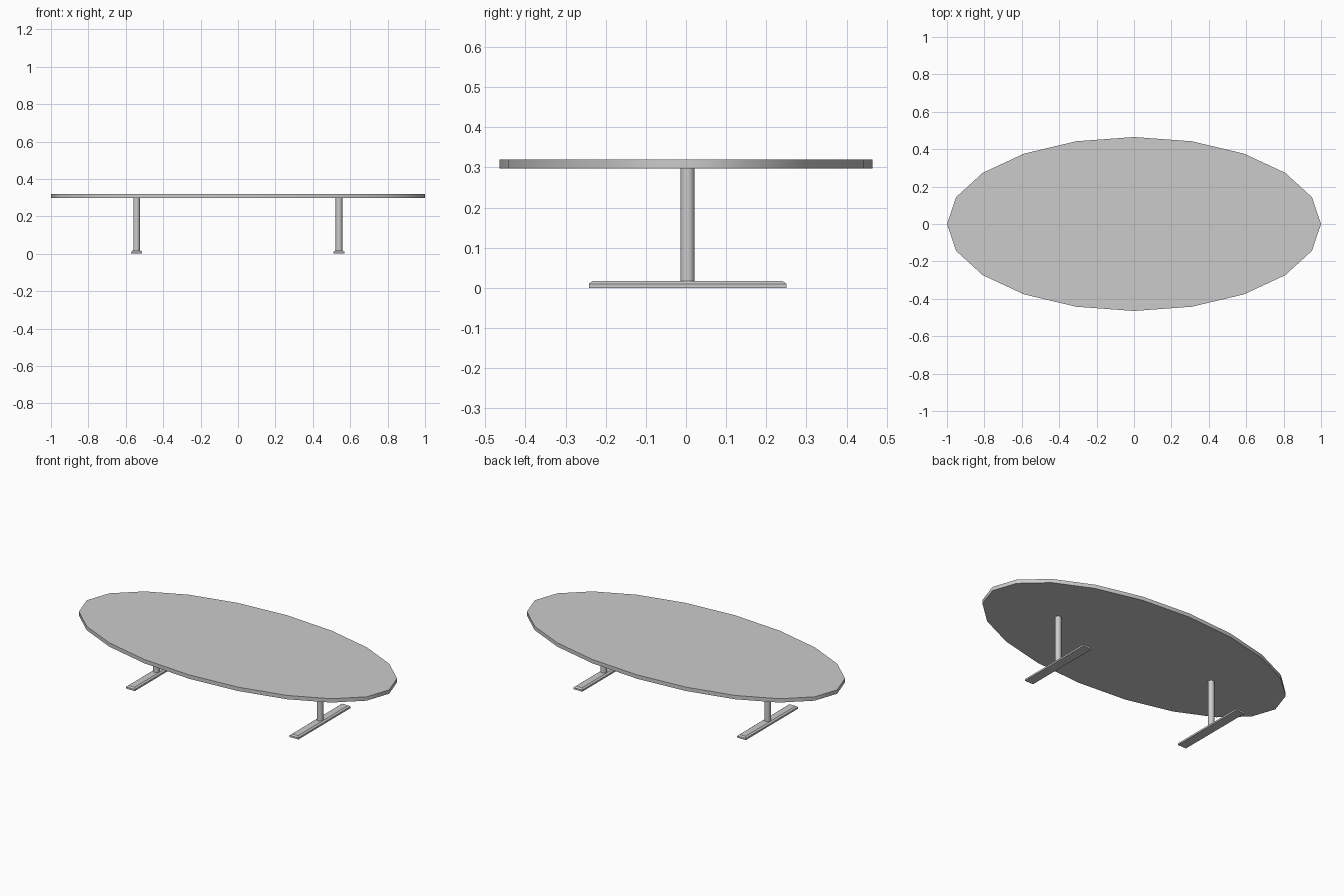
import bpy, bmesh, math

if "Cube" in bpy.data.objects:
    bpy.data.objects.remove(bpy.data.objects["Cube"])

def smooth(obj, degrees):
    bpy.ops.object.select_all(action='DESELECT')
    obj.select_set(True)
    bpy.context.view_layer.objects.active = obj
    bpy.ops.object.shade_smooth_by_angle(angle=math.radians(degrees))

def cylinder(name, sides, rx, ry, z0, z1, x=0, y=0):
    bpy.ops.mesh.primitive_cylinder_add(vertices=sides, radius=1, depth=1)
    obj = bpy.context.object
    obj.name = name
    # rotate a quarter turn so a vertex lies on the x axis, then scale to size
    for v in obj.data.vertices:
        px, py, pz = v.co
        v.co = (-py * rx, px * ry, pz * (z1 - z0))
    obj.location = (x, y, (z0 + z1) / 2)
    smooth(obj, 40)
    return obj

def foot(name, x, y, half_x, half_y, edge_z, top_z, inset):
    # flat bar with a chamfered upper rim
    bm = bmesh.new()
    rings = []
    for z, d in ((0, 0), (edge_z, 0), (top_z, inset)):
        hx, hy = half_x - d, half_y - d
        rings.append([bm.verts.new((sx * hx, sy * hy, z))
                      for sx, sy in ((-1, -1), (1, -1), (1, 1), (-1, 1))])
    for low, high in zip(rings, rings[1:]):
        for i in range(4):
            j = (i + 1) % 4
            bm.faces.new((low[i], low[j], high[j], high[i]))
    bm.faces.new(rings[0][::-1])
    bm.faces.new(rings[-1])
    mesh = bpy.data.meshes.new(name)
    bm.to_mesh(mesh)
    bm.free()
    obj = bpy.data.objects.new(name, mesh)
    obj.location = (x, y, 0)
    bpy.context.collection.objects.link(obj)

# Oval tabletop
cylinder("tabletop", 20, 1.0, 0.465, 0.297, 0.32)

# Two pedestals, each a round post on a crosswise foot
for side, x in (("left", -0.542), ("right", 0.54)):
    cylinder(side + "_post", 20, 0.0175, 0.0175, 0.016, 0.297, x, 0.004)
    foot(side + "_foot", x, 0.004, 0.029, 0.246, 0.01, 0.017, 0.009)
